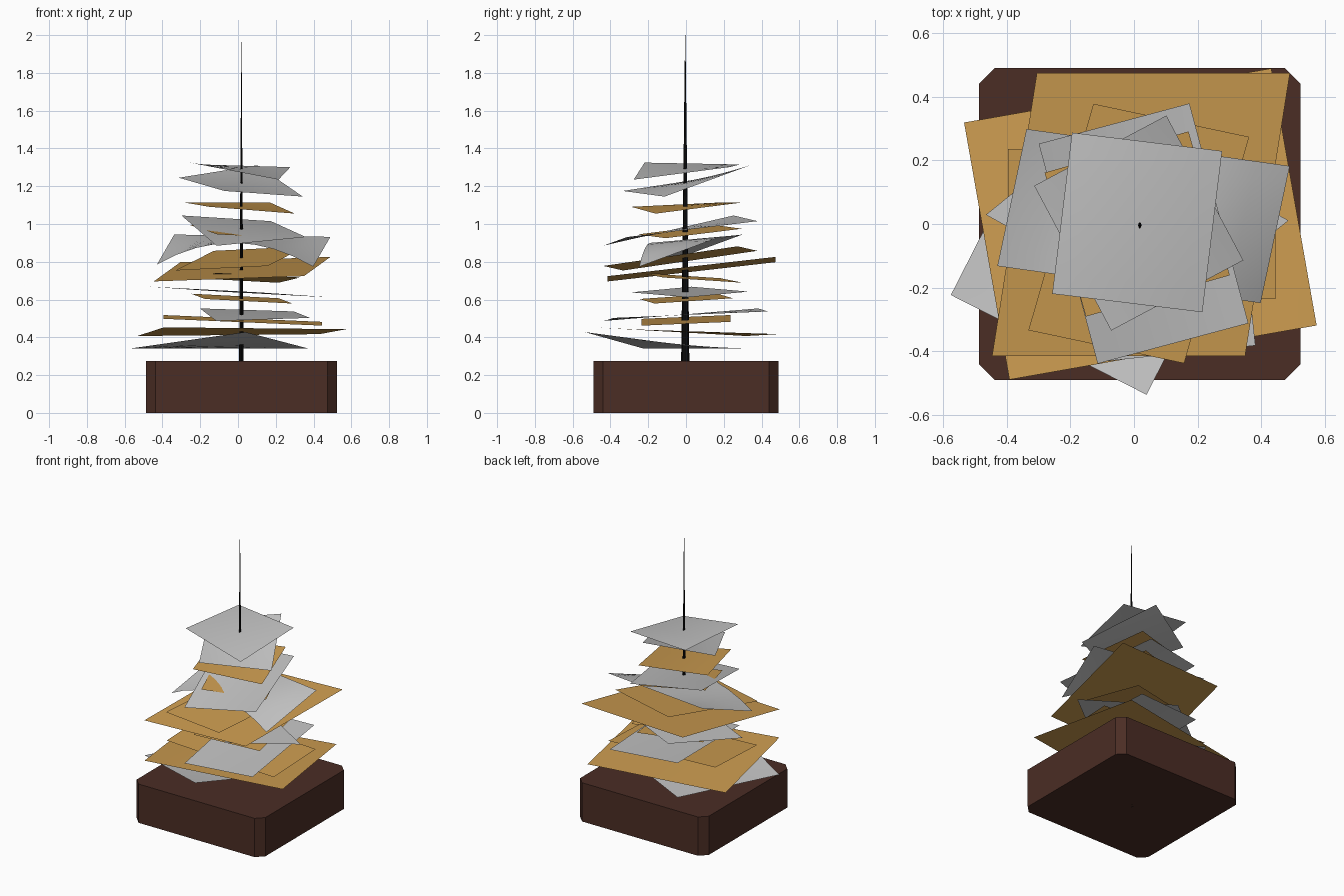
import bpy
import bmesh
from math import cos, sin, radians

old = bpy.data.objects.get("Cube")
if old:
    bpy.data.objects.remove(old, do_unlink=True)


def make_material(name, red, green, blue):
    mat = bpy.data.materials.new(name)
    mat.use_nodes = True
    colour = (red, green, blue, 1)
    mat.diffuse_color = colour
    mat.node_tree.nodes["Principled BSDF"].inputs["Base Color"].default_value = colour
    return mat


GOLD = make_material("gold_paper", .6, .33, .08)
GREY = make_material("grey_paper", .55, .55, .55)
WOOD = make_material("dark_wood", .07, .026, .018)
METAL = make_material("black_metal", .003, .003, .003)


def finish(bm, name, material, smooth=False):
    mesh = bpy.data.meshes.new(name)
    for face in bm.faces:
        face.smooth = smooth
    bm.to_mesh(mesh)
    bm.free()
    mesh.materials.append(material)
    obj = bpy.data.objects.new(name, mesh)
    bpy.context.collection.objects.link(obj)
    return obj


def sheet(name, material, centre, size, turn, rise_u=0, rise_v=0, twist=0, bow=0, skew=0):
    """A thin paper: turned, tilted by its edge rises, then twisted or bowed."""
    bm = bmesh.new()
    bmesh.ops.create_grid(bm, x_segments=8, y_segments=8, size=1)
    along = radians(turn)
    across = radians(turn + skew + 90)
    half_w, half_d = size[0] / 2, size[1] / 2
    for vert in bm.verts:
        u, v = vert.co.x, vert.co.y
        vert.co.x = centre[0] + u * half_w * cos(along) + v * half_d * cos(across)
        vert.co.y = centre[1] + u * half_w * sin(along) + v * half_d * sin(across)
        vert.co.z = centre[2] + u * rise_u + v * rise_v + u * v * twist
        vert.co.z += bow * (1 - u * u) * (1 - v) / 2
    return finish(bm, name, material, True)


# Wooden base with chamfered upright corners
bm = bmesh.new()
bmesh.ops.create_cube(bm, size=1)
for vert in bm.verts:
    vert.co.x = vert.co.x * 1.01 + .018
    vert.co.y *= .98
    vert.co.z = (vert.co.z + .5) * .275
upright = [e for e in bm.edges if abs(e.verts[0].co.z - e.verts[1].co.z) > .1]
bmesh.ops.bevel(bm, geom=upright, offset=.05, segments=1, affect='EDGES')
finish(bm, "wooden_base", WOOD)

# Flattened tapering spike
bm = bmesh.new()
bmesh.ops.create_cone(bm, cap_ends=True, segments=8, radius1=.025, radius2=.001, depth=2)
for vert in bm.verts:
    vert.co.x = vert.co.x * .55 + .018
    vert.co.y -= .004
    vert.co.z += 1
finish(bm, "metal_spike", METAL)

# Lowest stack of papers
sheet("lifted_corner_paper", GREY, (-.1, -.05, .362), (.69, .74), -27,
      rise_u=.022, rise_v=-.022, twist=-.022)
sheet("wide_lower_paper", GOLD, (.02, 0, .43), (.98, .82), 10, rise_v=-.018, twist=.005)
sheet("straight_lower_paper", GOLD, (.025, 0, .49), (.84, .47), 0, rise_u=-.018, rise_v=.01)
sheet("long_lower_paper", GREY, (.09, 0, .52), (.5, .82), 6, rise_v=.025, twist=-.008)
sheet("small_lower_paper", GOLD, (.02, 0, .605), (.47, .42), 10, rise_u=-.012, rise_v=.014)
sheet("slanted_lower_paper", GREY, (.01, .02, .64), (.66, .48), -29,
      rise_u=-.015, rise_v=-.013, skew=-22)

# Middle stack of papers
sheet("small_middle_paper", GOLD, (.05, .03, .715), (.46, .44), 15, rise_u=-.012, rise_v=-.014)
sheet("wide_middle_paper", GOLD, (.022, .03, .761), (.795, .9), 0,
      rise_u=.014, rise_v=.051, skew=-9)
sheet("long_middle_paper", GOLD, (.015, -.03, .818), (.5, .74), -12,
      rise_u=.012, rise_v=.052, skew=-4)
sheet("drooping_paper", GREY, (.03, .025, .859), (.835, .44), -8,
      rise_u=-.006, rise_v=.079, bow=.12, skew=-4)
sheet("narrow_middle_paper", GOLD, (.02, .02, .96), (.43, .43), 20, rise_u=-.01, rise_v=.025)
sheet("tilted_middle_paper", GREY, (.03, -.03, .969), (.49, .715), 15,
      rise_u=.004, rise_v=.061, twist=-.019)

# Top stack of papers
sheet("small_upper_paper", GOLD, (.01, 0, 1.093), (.47, .47), 16,
      rise_u=-.009, rise_v=.02, twist=.009)
sheet("tilted_upper_paper", GREY, (.015, .003, 1.219), (.47, .515), 28,
      rise_u=.009, rise_v=.059, twist=.024)
sheet("top_paper", GREY, (.01, .005, 1.294), (.475, .51), -7,
      rise_u=-.026, rise_v=.014, twist=.019)
